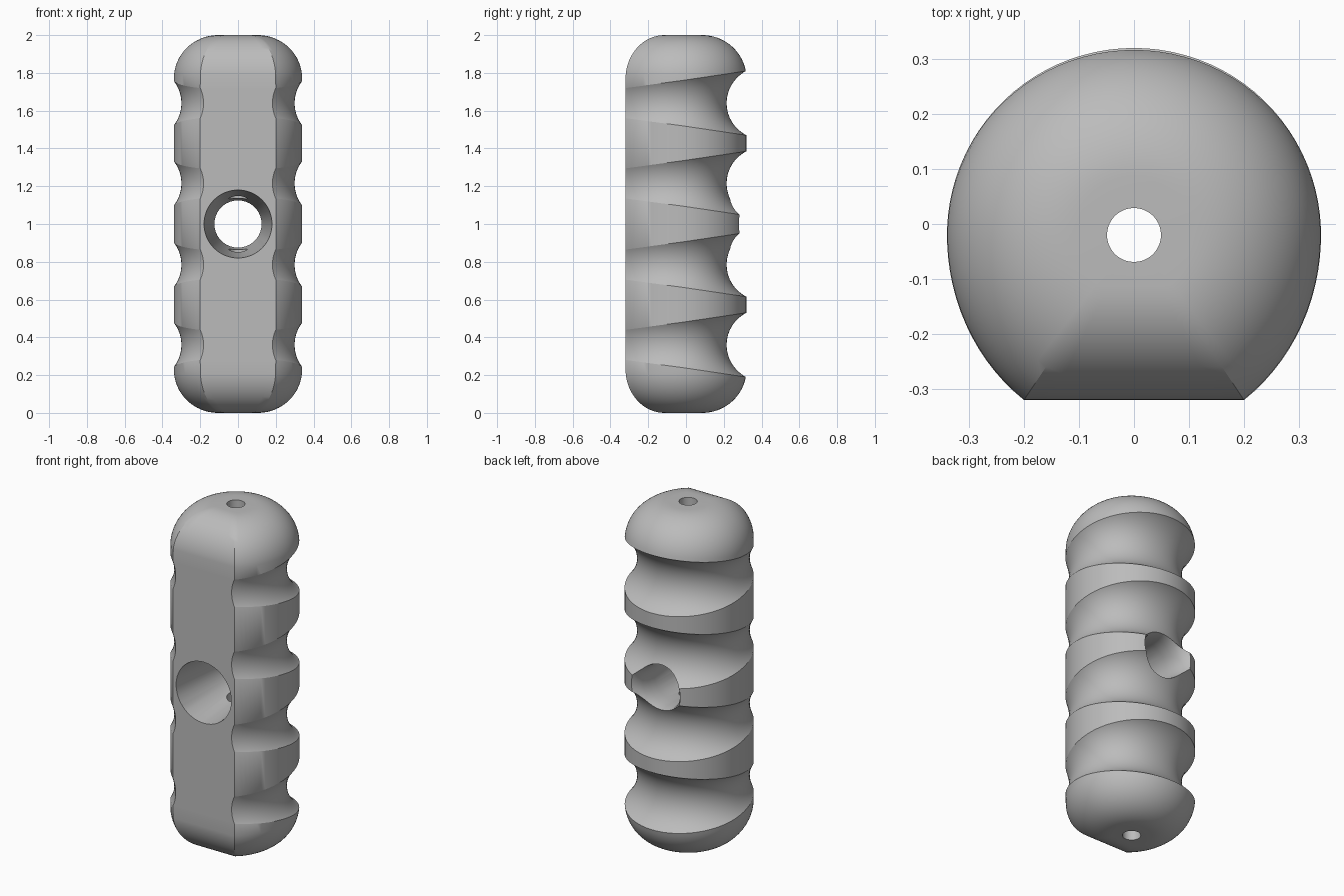
import bpy, bmesh
from math import sin, cos, asin, acos, sqrt, pi, radians
from mathutils import Vector

if "Cube" in bpy.data.objects:
    bpy.data.objects.remove(bpy.data.objects["Cube"])

HEIGHT, RADIUS, FRONT_RADIUS, FLAT_DEPTH = 2.0, 0.34, 0.371, 0.30
CENTRE_Y = -0.02
DOME = 0.23            # height of the rounded ends
TOP_SCALE = 0.31       # size of the flat end relative to the body
GROOVE_RADIUS = 0.19
GROOVES = [0.36, 0.785, 1.215, 1.64]
BORE = 0.049

grey = bpy.data.materials.new("grey")
grey.use_nodes = True
colour = (0.5, 0.5, 0.5, 1)
grey.diffuse_color = colour
grey.node_tree.nodes["Principled BSDF"].inputs["Base Color"].default_value = colour


def make_object(name, bm):
    bmesh.ops.recalc_face_normals(bm, faces=bm.faces)
    mesh = bpy.data.meshes.new(name)
    bm.to_mesh(mesh)
    bm.free()
    obj = bpy.data.objects.new(name, mesh)
    bpy.context.collection.objects.link(obj)
    mesh.materials.append(grey)
    return obj


def skin(bm, loops, close):
    """Join neighbouring columns of vertices with quads, wrapping around."""
    n = len(loops)
    for i in range(n):
        a, b = loops[i], loops[(i + 1) % n]
        for j in range(len(a) if close else len(a) - 1):
            k = (j + 1) % len(a)
            bm.faces.new((a[j], b[j], b[k], a[k]))


def end_scale(z):
    """Shrink the section over the rounded ends."""
    rise = max(0, DOME - min(z, HEIGHT - z)) / DOME
    return 1 - (1 - TOP_SCALE) * (1 - sqrt(max(0, 1 - rise * rise)))


def groove_width(dy):
    return 0.12 + (0.05 * dy / RADIUS if dy > 0 else 0.04 * dy / FLAT_DEPTH)


def heights(w):
    """Levels of one column: rounded end, finger grooves, rounded end."""
    start = asin(max(0, DOME - (GROOVES[0] - w)) / DOME)
    steps = 16
    dome = [DOME * (1 - sin(pi / 2 + (start - pi / 2) * i / steps)) for i in range(steps)]
    levels = list(dome)
    for c in GROOVES:
        levels += [c + w * sin(pi / 2 * k / 10) for k in range(-10, 11)]
    return levels + [HEIGHT - z for z in reversed(dome)]


def column(bm, x, dy, grooved=True):
    w = groove_width(dy)
    t = max(0, -dy) / FLAT_DEPTH
    inward = Vector((-x, -dy * (1 - t * t))).normalized()
    verts = []
    for z in heights(w):
        p = Vector((x, dy)) * end_scale(z)
        if grooved:
            off = min(abs(z - c) for c in GROOVES)
            if off < w:
                p += inward * (sqrt(GROOVE_RADIUS**2 - off**2) - sqrt(GROOVE_RADIUS**2 - w * w))
        verts.append(bm.verts.new((p.x, p.y + CENTRE_Y, z)))
    # lengthwise bore closes the column into a loop
    d = Vector((x, dy)).normalized() * BORE
    for z in (HEIGHT, 0):
        verts.append(bm.verts.new((d.x, d.y + CENTRE_Y, z)))
    return verts


# Grip body: rounded back and sides, then the flat front
bm = bmesh.new()
end = acos(-FLAT_DEPTH / FRONT_RADIUS)
N = 36
columns = []
for i in range(-N, N + 1):
    a = end * i / N
    columns.append(column(bm, RADIUS * sin(a), (RADIUS if abs(a) < pi / 2 else FRONT_RADIUS) * cos(a)))
half = RADIUS * sin(end)
for i in range(1, 8):
    columns.append(column(bm, half * (1 - i / 4), -FLAT_DEPTH, grooved=False))
skin(bm, columns, True)
grip = make_object("grip", bm)

# Cross hole cutter: tapered from the front, flared at the back
profile = [(-0.36, 0.185), (-0.32, 0.18), (0.12, 0.125), (0.18, 0.125), (0.22, 0.129),
           (0.25, 0.138), (0.28, 0.158), (0.30, 0.18), (0.36, 0.25)]
bm = bmesh.new()
SIDES = 64
lines = []
for i in range(SIDES):
    a = 2 * pi * i / SIDES
    lines.append([bm.verts.new((r * cos(a), y, HEIGHT / 2 + r * sin(a))) for y, r in profile])
skin(bm, lines, False)
for k in (0, -1):
    bm.faces.new([line[k] for line in lines])
cutter = make_object("cross_hole_cutter", bm)

cut = grip.modifiers.new("cross_hole", "BOOLEAN")
cut.operation = "DIFFERENCE"
cut.solver = "EXACT"
cut.object = cutter
bpy.ops.object.select_all(action="DESELECT")
grip.select_set(True)
bpy.context.view_layer.objects.active = grip
bpy.ops.object.modifier_apply(modifier=cut.name)
bpy.data.objects.remove(cutter)
bpy.ops.object.shade_smooth_by_angle(angle=radians(30))
